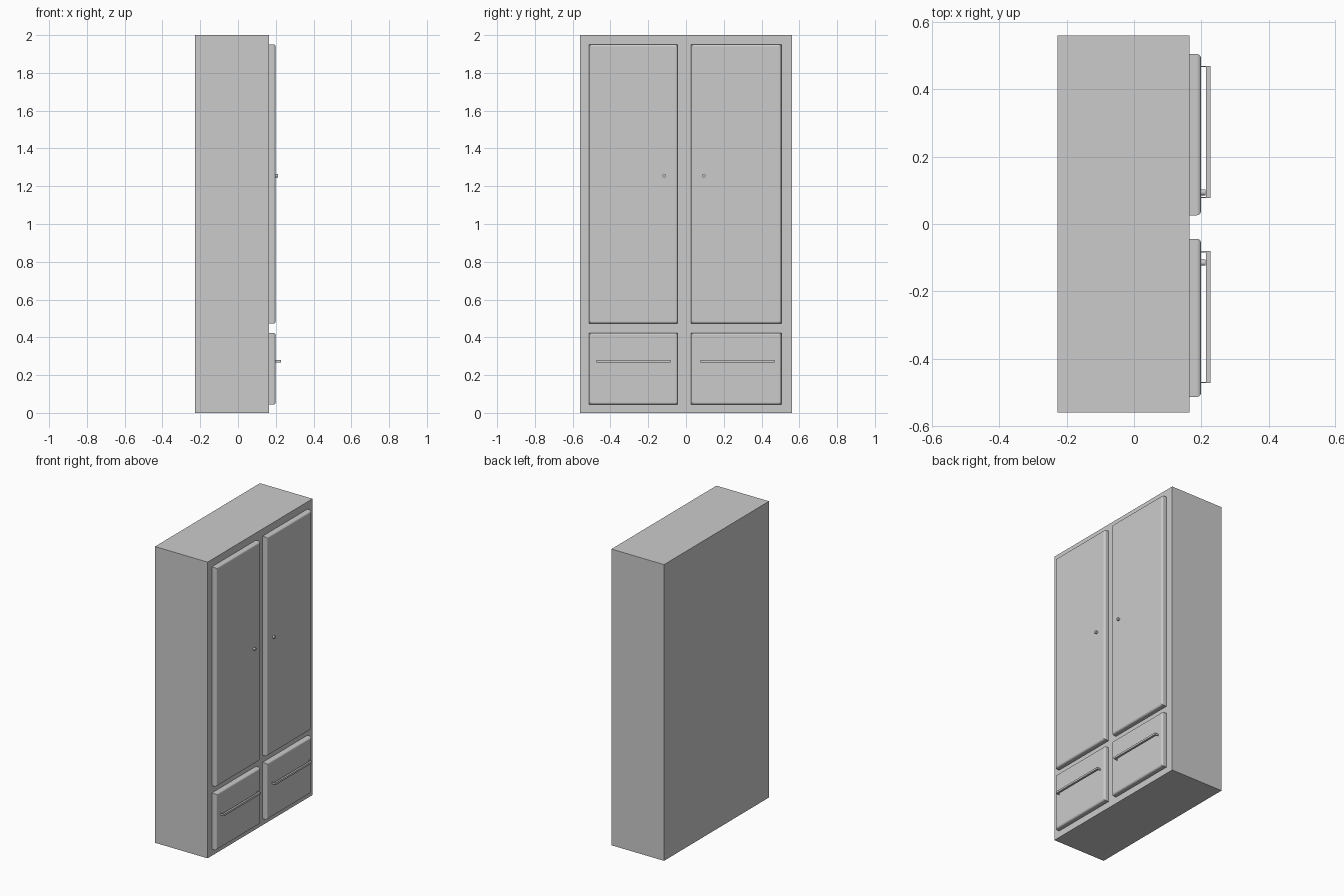
import bpy, bmesh, math

if "Cube" in bpy.data.objects:
    bpy.data.objects.remove(bpy.data.objects["Cube"])


def box(name, x0, x1, y0, y1, z0, z1, bevel=0.0):
    """Box from its limits; bevel rounds only the edges of the +x face."""
    bm = bmesh.new()
    bmesh.ops.create_cube(bm, size=1)
    for v in bm.verts:
        v.co.x = x1 if v.co.x > 0 else x0
        v.co.y = y1 if v.co.y > 0 else y0
        v.co.z = z1 if v.co.z > 0 else z0
    if bevel:
        front = [e for e in bm.edges if all(abs(v.co.x - x1) < 1e-5 for v in e.verts)]
        bmesh.ops.bevel(bm, geom=front, offset=bevel, segments=4, profile=0.5, affect='EDGES')
    me = bpy.data.meshes.new(name)
    bm.to_mesh(me)
    bm.free()
    ob = bpy.data.objects.new(name, me)
    bpy.context.collection.objects.link(ob)
    return ob


def cylinder(name, r, x0, x1, y, z):
    bpy.ops.mesh.primitive_cylinder_add(vertices=20, radius=r, depth=x1 - x0,
                                        location=((x0 + x1) / 2, y, z),
                                        rotation=(0, math.pi / 2, 0))
    ob = bpy.context.object
    ob.name = name
    bpy.ops.object.shade_smooth_by_angle()
    return ob


BACK, FACE, PANEL = -0.228, 0.165, 0.199

# Cabinet body
box("cabinet_body", BACK, FACE, -0.56, 0.56, 0, 2)

# side, panel limits, handle limits, knob position
columns = [("left", -0.514, -0.044, -0.473, -0.081, -0.115),
           ("right", 0.026, 0.505, 0.077, 0.469, 0.094)]
for side, y0, y1, h0, h1, ky in columns:
    # Door and drawer fronts with rounded outer edges
    box(side + "_door", FACE, PANEL, y0, y1, 0.473, 1.951, 0.012)
    box(side + "_drawer", FACE, PANEL, y0, y1, 0.044, 0.424, 0.012)
    # Door knob
    cylinder(side + "_knob", 0.009, PANEL, 0.213, ky, 1.255)
    # Drawer pull: bar with thin end brackets
    box(side + "_pull_bar", 0.214, 0.227, h0, h1, 0.268, 0.281)
    box(side + "_pull_bracket_a", PANEL, 0.214, h0, h0 + 0.003, 0.268, 0.281)
    box(side + "_pull_bracket_b", PANEL, 0.214, h1 - 0.003, h1, 0.268, 0.281)
